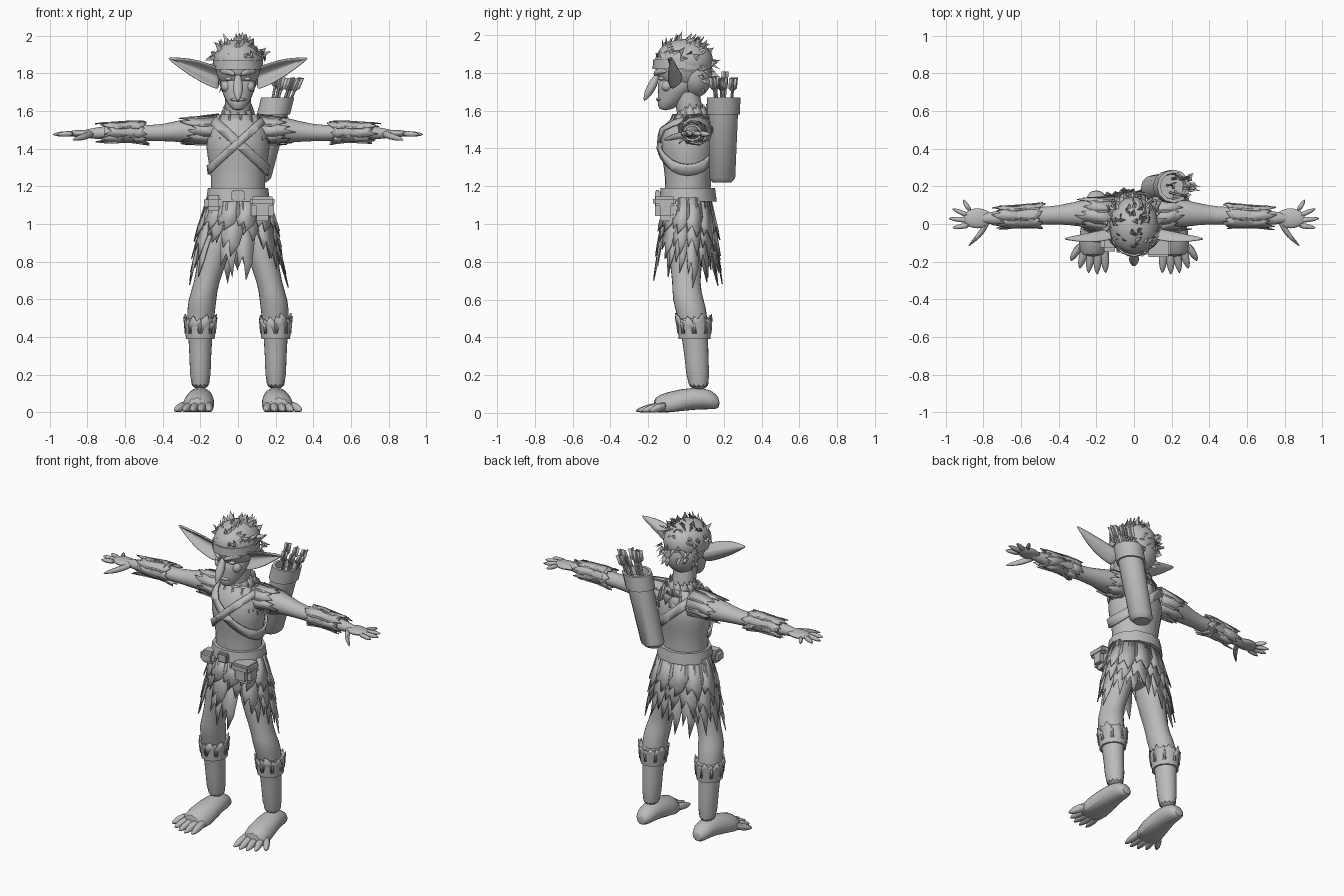
import bpy, bmesh, math, random
from mathutils import Vector

random.seed(7)
old = bpy.data.objects.get("Cube")
if old:
    bpy.data.objects.remove(old, do_unlink=True)

grey = bpy.data.materials.new("plain_grey")
grey.use_nodes = True
grey.diffuse_color = (.5, .5, .5, 1)
grey.node_tree.nodes["Principled BSDF"].inputs["Base Color"].default_value = grey.diffuse_color


def finish(name, bm, subdivide=0, thickness=0, side=1):
    """Turn a bmesh into a shaded object; side -1 mirrors it to the right."""
    bmesh.ops.scale(bm, vec=(side, 1, 1), verts=bm.verts)
    bmesh.ops.recalc_face_normals(bm, faces=bm.faces)
    mesh = bpy.data.meshes.new(name)
    bm.to_mesh(mesh)
    bm.free()
    mesh.materials.append(grey)
    obj = bpy.data.objects.new(name, mesh)
    bpy.context.collection.objects.link(obj)
    if thickness:
        solid = obj.modifiers.new("thickness", 'SOLIDIFY')
        solid.thickness = thickness
        solid.offset = 0
    if subdivide:
        smooth = obj.modifiers.new("smooth", 'SUBSURF')
        smooth.levels = smooth.render_levels = subdivide
    bpy.ops.object.select_all(action='DESELECT')
    obj.select_set(True)
    bpy.context.view_layer.objects.active = obj
    bpy.ops.object.shade_smooth_by_angle(angle=math.radians(40))


def main_axis(start, end):
    span = [abs(q - p) for p, q in zip(start, end)]
    return span.index(max(span))


def ring_point(centre, radius, flat, axis, turn):
    offset = [radius * math.cos(turn), radius * flat * math.sin(turn)]
    offset.insert(axis, 0)
    return Vector(centre) + Vector(offset)


def add_tube(bm, points, radii, flat=1, sides=12):
    """Capped tube through points, with elliptical rings square to its main axis."""
    axis = main_axis(points[0], points[-1])
    rings = [[bm.verts.new(ring_point(point, radius, flat, axis, math.tau * i / sides)) for i in range(sides)]
             for point, radius in zip(points, radii)]
    for low, high in zip(rings, rings[1:]):
        for i in range(sides):
            bm.faces.new((low[i - 1], low[i], high[i], high[i - 1]))
    bm.faces.new(rings[0])
    bm.faces.new(rings[-1])


def add_blob(bm, centre, size):
    verts = bmesh.ops.create_uvsphere(bm, u_segments=16, v_segments=10, radius=1)["verts"]
    bmesh.ops.scale(bm, vec=size, verts=verts)
    bmesh.ops.translate(bm, vec=centre, verts=verts)


def tube(name, points, radii, flat=1, subdivide=1, side=1):
    bm = bmesh.new()
    add_tube(bm, points, radii, flat)
    finish(name, bm, subdivide, side=side)


def blob(name, centre, size, side=1):
    bm = bmesh.new()
    add_blob(bm, centre, size)
    finish(name, bm, side=side)


def box(name, centre, size, side=1):
    bm = bmesh.new()
    bmesh.ops.create_cube(bm, size=1)
    bmesh.ops.scale(bm, vec=size, verts=bm.verts)
    bmesh.ops.bevel(bm, geom=bm.edges[:], offset=min(size) / 4, segments=2, affect='EDGES')
    bmesh.ops.translate(bm, vec=centre, verts=bm.verts)
    finish(name, bm, side=side)


def fringe(name, start, end, radii, count, flat=1, jag=.3, reach=lambda turn: 1, side=1):
    """Ring of ragged pointed flaps between two ellipses."""
    bm = bmesh.new()
    start, end, axis = Vector(start), Vector(end), main_axis(start, end)

    def corner(f, turn):
        radius = radii[0] + (radii[1] - radii[0]) * f
        return bm.verts.new(ring_point(start.lerp(end, f), radius, flat, axis, turn))
    for i in range(count):
        turn, half = math.tau * (i + .5) / count, math.tau / count * .6
        length = reach(turn) * random.uniform(1 - jag, 1)
        left, right = corner(length * .6, turn - half), corner(length * .5, turn + half)
        notch_a, notch_b = corner(length * .7, turn - half / 3), corner(length * .8, turn + half / 2)
        bm.faces.new((corner(0, turn - half), corner(0, turn + half), right, notch_b, notch_a, left))
        bm.faces.new((notch_a, notch_b, corner(length, turn + random.uniform(-half, half) / 3)))
        bm.faces.new((left, notch_a, corner(length * .85, turn - half * .8)))
    finish(name, bm, thickness=.006, side=side)


# Torso, neck and collar
SPINE = [(0, .01, 1.1 + i / 10) for i in range(6)]
GIRTH = (.16, .145, .155, .18, .17, .08)
tube("torso", SPINE, GIRTH, flat=.85)
tube("neck", [(0, .04, 1.5), (0, 0, 1.7)], (.07, .07), subdivide=0)
fringe("collar", (0, .04, 1.54), (0, .04, 1.64), (.1, .07), 12, jag=.1)
fringe("vest_tatters", (0, .03, 1.58), (0, 0, 1.4), (.12, .18), 13, flat=.83, jag=.5)


def strap(name, slope, width, front_only):
    """Band cut from a slightly larger torso by two slanting planes."""
    bm = bmesh.new()
    add_tube(bm, SPINE, [r + .006 for r in GIRTH], flat=.86, sides=20)
    across = Vector((slope, 0, 1)).normalized()
    middle = Vector((0, 0, 1.43))
    cuts = [(middle + across * width, across), (middle - across * width, -across)]
    if front_only:
        cuts.append((middle, Vector((0, 1, 0))))
    for place, normal in cuts:
        bmesh.ops.bisect_plane(bm, geom=bm.verts[:] + bm.edges[:] + bm.faces[:],
                               plane_co=place, plane_no=normal, clear_outer=True)
    finish(name, bm, thickness=.012)


strap("shoulder_strap", .9, .025, False)
strap("chest_strap", -.9, .02, True)

# Belt, buckle and pouches
tube("belt", [(0, .01, 1.12), (0, .01, 1.19)], (.17, .16), flat=.9, subdivide=0)
box("belt_buckle", (0, -.15, 1.15), (.07, .03, .06))
box("left_pouch", (.13, -.11, 1.08), (.12, .11, .13))
box("left_pouch_flap", (.13, -.115, 1.12), (.13, .12, .05))
box("right_pouch", (.13, -.1, 1.11), (.1, .09, .08), side=-1)


def hem(turn):
    """Skirt length: short in front of each thigh, full elsewhere."""
    opening = math.exp(-((abs(math.cos(turn)) - .5) * 5) ** 2)
    return 1 - opening * max(0, -math.sin(turn)) / 2


# Ragged skirt in layers over the hips
tube("hips", [(0, .01, 1.14), (0, .01, 1), (0, .01, .88)], (.155, .18, .09), flat=.8)
for layer, (low, flare, count) in {"under": (.66, .27, 16), "middle": (.76, .26, 13), "top": (.9, .24, 12)}.items():
    fringe("skirt_" + layer, (0, .01, 1.14), (0, .01, low), (.165, flare), count, flat=.63 + low / 9,
           jag=.2, reach=hem)

# Head with a hooked nose
bm = bmesh.new()
add_blob(bm, (0, -.02, 1.84), (.125, .15, .14))
add_tube(bm, [(0, -.03, 1.8), (0, -.05, 1.7), (0, -.09, 1.64), (0, -.11, 1.6)], (.12, .09, .06, .03), flat=1.1)
finish("head", bm, 1)
tube("nose", [(0, -.15, 1.8), (0, -.18, 1.73), (0, -.2, 1.69), (0, -.22, 1.65)], (.015, .03, .025, .005))
blob("lips", (0, -.14, 1.66), (.04, .02, .01))
tube("headband", [(0, -.02, 1.82), (0, -.02, 1.87)], (.134, .132), flat=1.17, subdivide=0)

for side, label in ((1, "left_"), (-1, "right_")):
    tube(label + "brow", [(.01, -.165, 1.79), (.05, -.15, 1.81), (.1, -.1, 1.81)], (.01, .02, .01), side=side)
    blob(label + "eye", (.05, -.13, 1.77), (.02, .02, .01), side)
    blob(label + "cheek", (.06, -.1, 1.73), (.03, .03, .03), side)
    # Pointed ear, cupped towards the front
    bm = bmesh.new()
    strips = []
    for f in [i / 6 for i in range(7)]:
        half = .06 * math.cos(math.pi / 2 * f ** 1.3)
        strips.append([bm.verts.new((.1 + .27 * f, -.02 - .06 * f - half * g * g, 1.77 + .11 * f + half * g))
                       for g in (-1, -.6, -.2, .2, .6, 1)])
    for inner, outer in zip(strips, strips[1:]):
        for k in range(1, len(inner)):
            bm.faces.new((inner[k - 1], outer[k - 1], outer[k], inner[k]))
    finish(label + "ear", bm, 1, .014, side)

# Shaggy hair: a cap with tufts combed up and back
bm = bmesh.new()
add_blob(bm, (0, -.01, 1.86), (.132, .155, .12))
add_blob(bm, (0, .05, 1.79), (.11, .09, .12))
for i in range(180):
    out = Vector([random.gauss(0, 1) for k in range(3)]).normalized()
    if out.z < .3 and out.y < .4 or out.z < -.7:
        continue
    base = Vector((0, -.01, 1.83)) + out * .145
    flow = (Vector((0, .6, out.z - .5)) + out / 2 + Vector([random.uniform(-.5, .5) for k in range(3)])).normalized()
    across = flow.cross(out).normalized() * .018
    foot = [bm.verts.new(base + v) for v in (across, -across, out * .015)]
    tip = bm.verts.new(base + out * .01 + flow * random.uniform(.03, .05))
    for k in range(3):
        bm.faces.new((foot[k], foot[k - 1], tip))
finish("hair", bm)

# Limbs, planned on the left side and mirrored
CHEST, SHOULDER, ELBOW = Vector((.1, .05, 1.5)), Vector((.22, .06, 1.5)), Vector((.46, .045, 1.48))
FOREARM, WRIST, PALM = Vector((.57, .04, 1.49)), Vector((.77, .03, 1.48)), Vector((.83, .03, 1.48))
HIP, KNEE, CALF, ANKLE = (.1, .01, 1.04), (.17, 0, .68), (.2, .04, .5), (.2, .07, .1)
for side, label in ((1, "left_"), (-1, "right_")):
    tube(label + "arm", [CHEST, SHOULDER, SHOULDER.lerp(ELBOW, .5), ELBOW, FOREARM, WRIST, PALM],
         (.09, .085, .06, .045, .055, .035, .02), flat=.9, side=side)
    tube(label + "bracer", [FOREARM.lerp(WRIST, f) for f in (-.2, 0, .7)], (.063, .065, .05),
         flat=.9, subdivide=0, side=side)
    fringe(label + "bracer_tatters", FOREARM, WRIST, (.064, .06), 7, flat=.9, side=side)
    fringe(label + "elbow_tatters", FOREARM, ELBOW, (.065, .07), 7, flat=.9, side=side)
    fringe(label + "sleeve", CHEST, SHOULDER.lerp(ELBOW, .4), (.1, .08), 9, flat=.85, side=side)
    # Palm, spread fingers and thumb
    bm = bmesh.new()
    add_blob(bm, PALM, (.08, .055, .02))
    for i in range(4):
        root = PALM + Vector((.04, .036 - .024 * i, 0))
        tip = Vector((.985 - .02 * (i - 2) ** 2, .13 - .05 * i, 1.475))
        add_tube(bm, [root, root.lerp(tip, .5), root.lerp(tip, .8), tip], (.016, .016, .012, .002), sides=8)
    add_tube(bm, [WRIST, (.81, -.05, 1.465), (.85, -.09, 1.455), (.88, -.12, 1.445)], (.02, .02, .015, .002), sides=8)
    finish(label + "hand", bm, 1, side=side)

    tube(label + "leg", [HIP, (.12, 0, .86), KNEE, (.19, .01, .6), CALF, (.2, .055, .3), ANKLE],
         (.09, .09, .065, .08, .075, .057, .06), flat=1.1, side=side)
    tube(label + "shin_cuff", [(.2, .045, .39), (.2, .045, .5)], (.076, .086), flat=1.1, subdivide=0, side=side)
    fringe(label + "cuff_tatters", (.2, .045, .42), (.2, .04, .53), (.08, .09), 8, flat=1.1, jag=.2, side=side)
    # Bare foot with clawed toes and a flat sole
    bm = bmesh.new()
    add_tube(bm, [(.2, .18, .05), (.2, .14, .07), (.2, .05, .08), (.21, -.1, .03), (.22, -.18, .02)],
             (.03, .06, .07, .095, .07), flat=.9)
    for i in range(5):
        root = Vector((.16 + .03 * i, -.1, .04))
        tip = Vector((.15 + .046 * i, -.27 + .008 * (i - 1) ** 2, .01))
        add_tube(bm, [root, root.lerp(tip, .5), root.lerp(tip, .8), tip], (.025, .027, .02, .003), sides=8)
    for vert in bm.verts:
        vert.co.z = max(vert.co.z, 0)
    finish(label + "foot", bm, 1, side=side)

# Quiver slung behind the left shoulder, with feathered arrows
BASE, MOUTH = Vector((.1, .19, 1.22)), Vector((.21, .2, 1.67))
tube("quiver", [BASE.lerp(MOUTH, f) for f in (0, .05, .8, .8, 1, 1, .9)],
     (.05, .07, .077, .088, .088, .07, .065), subdivide=0)
bm = bmesh.new()
for i in range(7):
    lean = Vector((math.cos(i), math.sin(i), 0)) * .05
    low = MOUTH + lean * .8 - Vector((0, 0, .08))
    high = MOUTH + lean * 1.2 + Vector((.06, 0, random.uniform(.1, .14)))
    add_tube(bm, [low, high], (.006, .006), sides=6)
    for k in range(3):
        vane = Vector((math.cos(k * 2 + i), math.sin(k * 2 + i), 0)) * .022
        corners = (low.lerp(high, .6), low.lerp(high, .7) + vane, high + vane, high)
        bm.faces.new([bm.verts.new(corner) for corner in corners])
finish("arrows", bm, thickness=.003)
